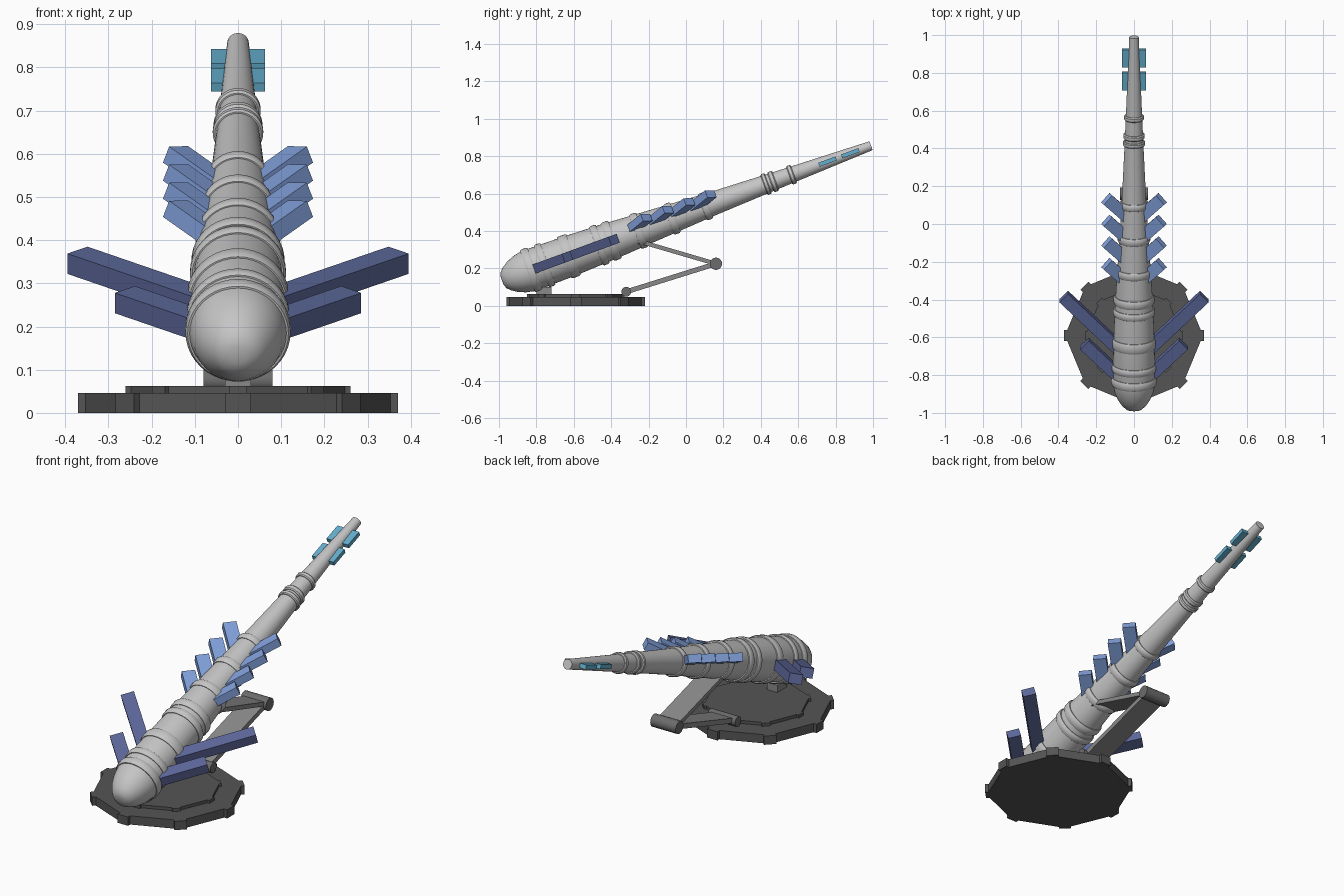
import bpy, bmesh, math
from mathutils import Matrix, Vector

if "Cube" in bpy.data.objects:
    bpy.data.objects.remove(bpy.data.objects["Cube"])

def material(name, rgb):
    m = bpy.data.materials.new(name)
    m.diffuse_color = (*rgb, 1)
    m.use_nodes = True
    m.node_tree.nodes["Principled BSDF"].inputs["Base Color"].default_value = m.diffuse_color
    return m

LIGHT = material("light_grey", (0.56, 0.56, 0.56))
MID = material("mid_grey", (0.25, 0.25, 0.25))
HINGE = material("hinge_grey", (0.15, 0.15, 0.15))
DARK = material("dark_grey", (0.09, 0.09, 0.09))
NAVY = material("dark_blue", (0.11, 0.14, 0.33))
BLUE = material("sky_blue", (0.22, 0.35, 0.70))
CYAN = material("cyan", (0.13, 0.43, 0.62))

# Barrel frame: local x sideways, local y along the barrel, local z above it
TILT = math.radians(20.1)
BARREL = Matrix.Translation((0, -0.976, 0.137)) @ Matrix.Rotation(TILT, 4, 'X')

def make(name, bm, mat, matrix=Matrix(), smooth=False):
    bmesh.ops.transform(bm, matrix=matrix, verts=bm.verts)
    bmesh.ops.recalc_face_normals(bm, faces=bm.faces)
    me = bpy.data.meshes.new(name)
    bm.to_mesh(me)
    bm.free()
    me.materials.append(mat)
    ob = bpy.data.objects.new(name, me)
    bpy.context.collection.objects.link(ob)
    if smooth:
        bpy.ops.object.select_all(action='DESELECT')
        ob.select_set(True)
        bpy.context.view_layer.objects.active = ob
        bpy.ops.object.shade_smooth_by_angle(angle=math.radians(40))
    return ob

def lathe(name, profile, mat, matrix, closed=False, n=40):
    """Spin (position along y, radius) points around the local y axis."""
    bm = bmesh.new()
    loops = [[bm.verts.new((r * math.cos(2 * math.pi * i / n), t, r * math.sin(2 * math.pi * i / n)))
              for i in range(n)] for t, r in profile]
    pairs = list(zip(loops, loops[1:])) + ([(loops[-1], loops[0])] if closed else [])
    for a, b in pairs:
        for i in range(n):
            j = (i + 1) % n
            bm.faces.new((a[i], a[j], b[j], b[i]))
    if not closed:
        bm.faces.new(loops[0])
        bm.faces.new(loops[-1])
    return make(name, bm, mat, matrix, True)

def box(name, size, mat, matrix):
    bm = bmesh.new()
    bmesh.ops.create_cube(bm, size=1, matrix=Matrix.Diagonal((*size, 1)))
    return make(name, bm, mat, matrix)

# Main barrel with rounded tail
BODY = [(-0.008, 0.02), (0.0, 0.045), (0.02, 0.065), (0.05, 0.085), (0.09, 0.102), (0.14, 0.113),
        (0.38, 0.109), (0.6, 0.1), (0.8, 0.087), (1.2, 0.063), (1.55, 0.047), (2.093, 0.025)]
lathe("barrel", BODY, LIGHT, BARREL)

def radius(t):
    for (a, ra), (b, rb) in zip(BODY, BODY[1:]):
        if a <= t <= b:
            return ra + (rb - ra) * (t - a) / (b - a)

# Raised reinforcing rings
for i, (t, w) in enumerate([(0.158, 0.044), (0.234, 0.038), (0.372, 0.054), (0.546, 0.038),
                            (0.613, 0.044), (0.77, 0.04), (0.96, 0.04), (1.15, 0.036),
                            (1.495, 0.024), (1.535, 0.028), (1.64, 0.026)]):
    r, h = radius(t), w / 2
    lathe(f"barrel_ring_{i + 1}", [(t - h, r - 0.01), (t - h, r + 0.004), (t - h * 0.6, r + 0.009),
                                   (t + h * 0.6, r + 0.009), (t + h, r + 0.004), (t + h, r - 0.01)],
          LIGHT, BARREL, True)

# Swept fins: tip (x, t) given in the fin plane, swept back 45 degrees towards the barrel
def swept_fin(name, side, tip_x, tip_t, length, width, thick, roll, mat):
    d = length / 2 / math.sqrt(2)
    m = (BARREL @ Matrix.Rotation(-side * roll, 4, 'Y')
         @ Matrix.Translation((side * (tip_x - d), tip_t - d, 0))
         @ Matrix.Rotation(-side * math.pi / 4, 4, 'Z'))
    box(name, (width, length, thick), mat, m)

for side, tag in ((-1, "left"), (1, "right")):
    swept_fin(f"long_tail_fin_{tag}", side, 0.372, 0.63, 0.43, 0.066, 0.05, 0, NAVY)
    swept_fin(f"short_tail_fin_{tag}", side, 0.262, 0.365, 0.28, 0.066, 0.05, 0, NAVY)
    for k in range(4):
        swept_fin(f"middle_fin_{k + 1}_{tag}", side, 0.154, 1.20 - 0.122 * k, 0.17, 0.066, 0.042,
                  math.radians(20), BLUE)
    # Small plates near the muzzle
    for k, t in enumerate((1.845, 1.975)):
        box(f"muzzle_plate_{k + 1}_{tag}", (0.05, 0.098, 0.022), CYAN,
            BARREL @ Matrix.Translation((side * 0.038, t, 0)))

# Octagonal base plates with raised corner blocks
def octagon(name, r, z0, z1, half, step):
    bm = bmesh.new()
    verts = []
    for k in range(8):
        rot = Matrix.Rotation(k * math.pi / 4, 3, 'Z')
        for x, y in ((-half, step - r), (-half, -r), (half, -r), (half, step - r)):
            verts.append(bm.verts.new(rot @ Vector((x, y, z0))))
    face = bm.faces.new(verts)
    up = bmesh.ops.extrude_face_region(bm, geom=[face])["geom"]
    bmesh.ops.translate(bm, vec=(0, 0, z1 - z0), verts=[v for v in up if isinstance(v, bmesh.types.BMVert)])
    make(name, bm, DARK, Matrix.Translation((0, -0.59, 0)))

octagon("base_plate", 0.371, 0, 0.046, 0.03, 0.018)
octagon("base_upper_plate", 0.26, 0.04, 0.062, 0.021, 0.012)

# Folding support: two flat arms between three hinges
FOOT, KNEE, MOUNT = Vector((0, -0.32, 0.075)), Vector((0, 0.16, 0.225)), Vector((0, -0.25, 0.345))

def arm(name, a, b, width, thick):
    d = b - a
    m = Matrix.Translation((a + b) / 2) @ Matrix.Rotation(math.atan2(d.z, d.y), 4, 'X')
    box(name, (width, d.length, thick), MID, m)

def hinge(name, pos, r, half):
    m = Matrix.Translation(pos) @ Matrix.Rotation(math.pi / 2, 4, 'Z')
    lathe(name, [(-half, r), (half, r)], HINGE, m, n=20)

arm("lower_support_arm", FOOT, KNEE, 0.12, 0.026)
arm("upper_support_arm", MOUNT, KNEE, 0.12, 0.022)
hinge("foot_hinge", FOOT, 0.026, 0.08)
hinge("knee_hinge", KNEE, 0.033, 0.074)
hinge("barrel_hinge", MOUNT, 0.016, 0.065)

# Rest block below the barrel tail
box("tail_rest", (0.06, 0.08, 0.05), MID, Matrix.Translation((0, -0.76, 0.075)))
